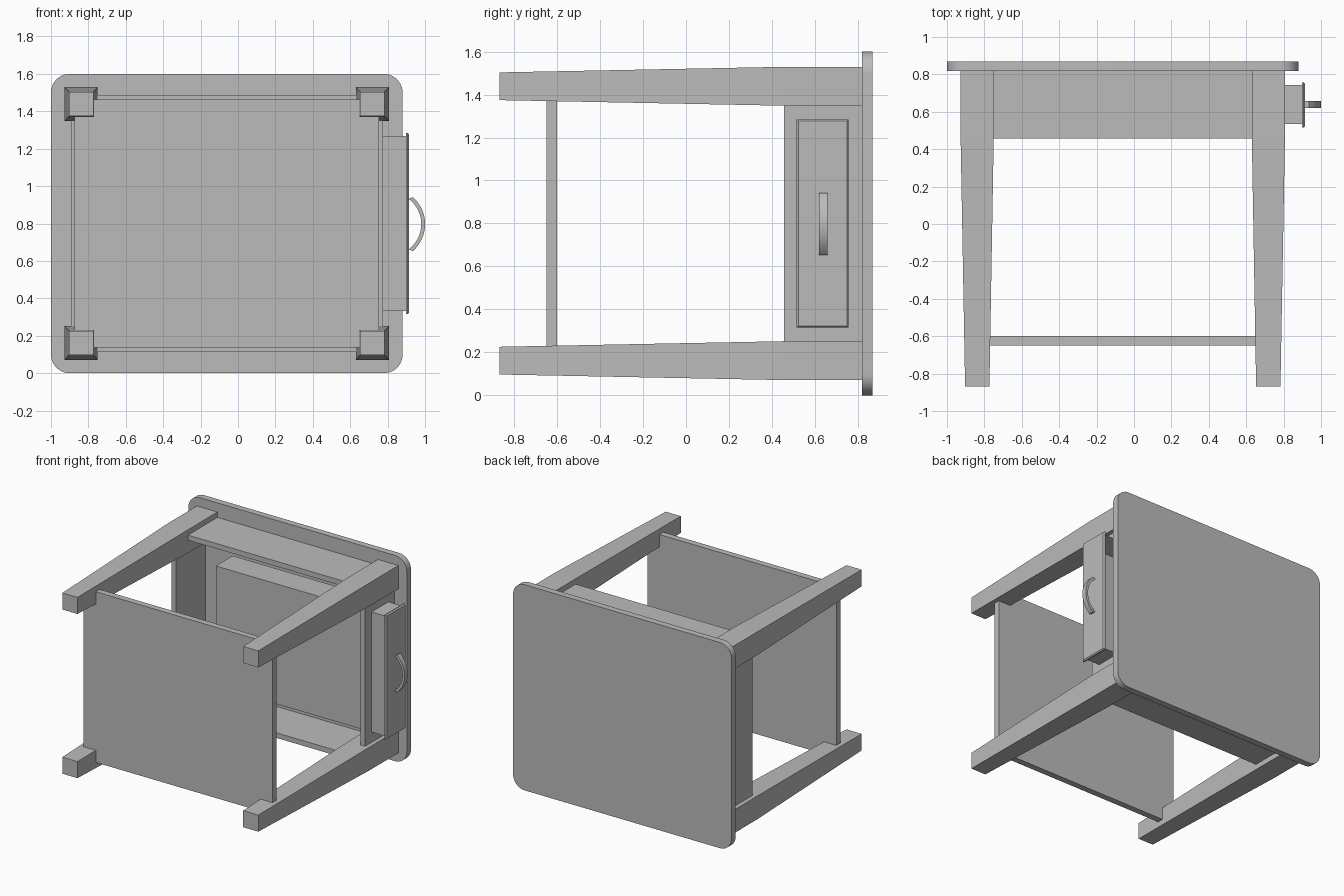
import bpy, bmesh, math
from mathutils import Vector

cube = bpy.data.objects.get("Cube")
if cube:
    bpy.data.objects.remove(cube, do_unlink=True)

grey = bpy.data.materials.new("plain_grey")
grey.use_nodes = True
COLOUR = (0.5, 0.5, 0.5, 1)
grey.diffuse_color = COLOUR
grey.node_tree.nodes["Principled BSDF"].inputs["Base Color"].default_value = COLOUR

CX, CZ = -0.06, 0.80              # centre line of the table, which lies on its side
APRON_Y, TOP_Y = 0.457, 0.818     # lower edge of aprons, underside of top


def finish(name, bm, smooth=False):
    bmesh.ops.recalc_face_normals(bm, faces=bm.faces)
    mesh = bpy.data.meshes.new(name)
    bm.to_mesh(mesh)
    bm.free()
    mesh.materials.append(grey)
    obj = bpy.data.objects.new(name, mesh)
    bpy.context.collection.objects.link(obj)
    if smooth:
        bpy.ops.object.select_all(action='DESELECT')
        obj.select_set(True)
        bpy.context.view_layer.objects.active = obj
        bpy.ops.object.shade_smooth_by_angle(angle=math.radians(35))
    return obj


def box_bm(x, y, z):
    bm = bmesh.new()
    bmesh.ops.create_cube(bm, size=1)
    for v in bm.verts:
        v.co = Vector(((r[0] + r[1]) / 2 + c * (r[1] - r[0])
                       for c, r in zip(v.co, (x, y, z))))
    return bm


def box(name, x, y, z):
    return finish(name, box_bm(x, y, z))


def loft(bm, rings):
    """Skin a list of equal point rings and cap both ends."""
    rings = [[bm.verts.new(p) for p in ring] for ring in rings]
    for a, b in zip(rings, rings[1:]):
        for i in range(len(a)):
            j = (i + 1) % len(a)
            bm.faces.new((a[i], a[j], b[j], b[i]))
    bm.faces.new(rings[0])
    bm.faces.new(rings[-1])


# Table top with rounded corners
bm = box_bm((CX - 0.94, CX + 0.94), (TOP_Y, 0.869), (0, 1.6))
corners = [e for e in bm.edges if abs(e.verts[0].co.y - e.verts[1].co.y) > 0.01]
bmesh.ops.bevel(bm, geom=corners, offset=0.1, segments=10, profile=0.5, affect='EDGES')
finish("table_top", bm, smooth=True)

# Four legs, square below the top and tapering to the foot
# sections: y, inner x, outer x, inner z, outer z (from the centre line)
SECTIONS = [(TOP_Y, 0.69, 0.867, 0.548, 0.729),
            (APRON_Y, 0.69, 0.867, 0.548, 0.729),
            (-0.869, 0.713, 0.843, 0.574, 0.703)]
for sx, side in ((-1, "right"), (1, "left")):
    for sz, level in ((-1, "lower"), (1, "upper")):
        bm = bmesh.new()
        loft(bm, [[(CX + sx * x, y, CZ + sz * z)
                   for x, z in ((x0, z0), (x1, z0), (x1, z1), (x0, z1))]
                  for y, x0, x1, z0, z1 in SECTIONS])
        finish(f"{level}_{side}_leg", bm)

# Aprons set in from the outer faces of the legs
T, AX, AZ = 0.04, 0.834, 0.687
for s, level in ((-1, "lower"), (1, "upper")):
    z = sorted((CZ + s * AZ, CZ + s * (AZ - T)))
    box(f"{level}_apron", (CX - 0.75, CX + 0.75), (APRON_Y, TOP_Y), z)
box("plain_side_apron", (CX - AX, CX - AX + T), (APRON_Y, TOP_Y), (CZ - 0.6, CZ + 0.6))
drawer_apron = box("drawer_side_apron", (CX + AX - T, CX + AX), (APRON_Y, TOP_Y),
                   (CZ - 0.6, CZ + 0.6))

# Drawer opening
DY, DZ = (0.535, 0.742), (CZ - 0.467, CZ + 0.467)
cutter = box("drawer_cutter", (0.6, 0.9), DY, DZ)
cutter.hide_render = True
mod = drawer_apron.modifiers.new("opening", 'BOOLEAN')
mod.operation, mod.solver, mod.object = 'DIFFERENCE', 'EXACT', cutter
bpy.context.view_layer.objects.active = drawer_apron
bpy.ops.object.modifier_apply(modifier=mod.name)
bpy.data.objects.remove(cutter, do_unlink=True)

# Open drawer box, hollow towards the table top
bm = box_bm((-0.565, 0.902), DY, DZ)
bm.faces.ensure_lookup_table()
mouth = max(bm.faces, key=lambda f: f.calc_center_median().y)
bmesh.ops.inset_region(bm, faces=[mouth], thickness=0.03)
bmesh.ops.translate(bm, verts=mouth.verts, vec=(0, -0.18, 0))
finish("drawer_box", bm)

# Drawer front with a small chamfer
bm = bmesh.new()
loft(bm, [[(x, 0.636 + a * (0.121 - d), CZ + b * (0.485 - d))
           for a, b in ((-1, -1), (1, -1), (1, 1), (-1, 1))]
          for x, d in ((0.898, 0), (0.906, 0), (0.915, 0.008))])
finish("drawer_front", bm)

# Crescent pull handle
N = 16


def arc(centre, radius, half_angle):
    angles = [math.radians(half_angle) * (2 * i / N - 1) for i in range(N + 1)]
    return [(centre + radius * math.cos(a), CZ - 0.003 + radius * math.sin(a)) for a in angles]


outer, inner = arc(0.806, 0.194, 48), arc(0.812, 0.168, 53.5)
bm = bmesh.new()
loft(bm, [[(x, y, z) for y, (x, z) in ((0.62, o), (0.62, i), (0.658, i), (0.658, o))]
          for o, i in zip(outer, inner)])
finish("drawer_handle", bm, smooth=True)

# Shelf near the feet
box("shelf", (CX - 0.813, CX + 0.813), (-0.649, -0.6), (CZ - 0.664, CZ + 0.664))
